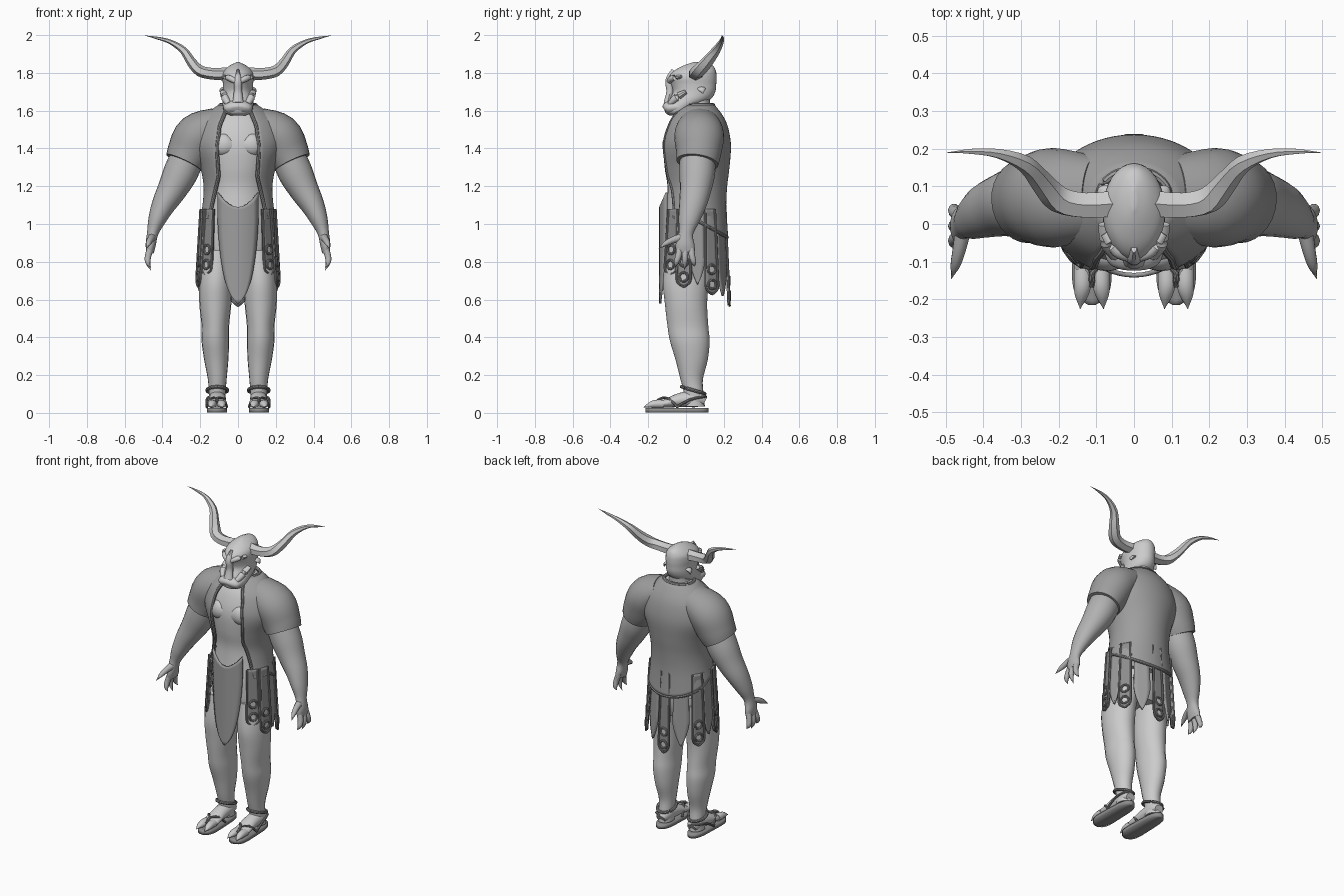
import bpy, bmesh, math
from mathutils import Vector

if "Cube" in bpy.data.objects:
    bpy.data.objects.remove(bpy.data.objects["Cube"])


def material(name, value):
    mat = bpy.data.materials.new(name)
    mat.use_nodes = True
    colour = (value, value, value, 1)
    mat.diffuse_color = colour
    mat.node_tree.nodes["Principled BSDF"].inputs["Base Color"].default_value = colour
    return mat


SKIN = material("light grey skin", 0.6)
ARM = material("medium grey arm skin", 0.45)
CLOTH = material("dark grey cloth", 0.34)
LEATHER = material("darker grey leather", 0.27)


def finish(name, bm, mat, mirror=False, thickness=0, angle=40):
    bmesh.ops.recalc_face_normals(bm, faces=bm.faces)
    mesh = bpy.data.meshes.new(name)
    bm.to_mesh(mesh)
    bm.free()
    mesh.materials.append(mat)
    obj = bpy.data.objects.new(name, mesh)
    bpy.context.collection.objects.link(obj)
    bpy.ops.object.select_all(action="DESELECT")
    obj.select_set(True)
    bpy.context.view_layer.objects.active = obj
    bpy.ops.object.shade_smooth_by_angle(angle=math.radians(angle))
    if thickness:
        solid = obj.modifiers.new("thickness", "SOLIDIFY")
        solid.thickness = thickness
        solid.offset = 0
    if mirror:
        obj.modifiers.new("mirror", "MIRROR")
    return obj


def spline(rows, steps):
    """Smooth curve through the rows."""
    out = []
    for i in range(len(rows) - 1):
        a, b, c, d = (rows[max(0, min(len(rows) - 1, i + k))] for k in (-1, 0, 1, 2))
        for s in range(steps):
            t = s / steps
            out.append([q + t * ((r - p) / 2 + t * (p - 2.5 * q + 2 * r - w / 2 + t * (1.5 * (q - r) + (w - p) / 2)))
                        for p, q, r, w in zip(a, b, c, d)])
    return out + [list(rows[-1])]


def lookup(rows, z):
    """Values of rows sorted by falling first entry."""
    for a, b in zip(rows, rows[1:]):
        if z >= b[0]:
            t = min(1, (a[0] - z) / (a[0] - b[0]))
            return [p + (q - p) * t for p, q in zip(a[1:], b[1:])]
    return rows[-1][1:]


def tube(name, rows, mat, sides=20, steps=4, flat=False, mirror=False, angle=40):
    """Loft of ellipses: x, y, z, two radii in each row."""
    bm = bmesh.new()
    rows = spline(rows, steps)
    points = [Vector(r[:3]) for r in rows]
    rings = []
    for i, r in enumerate(rows):
        t = (points[min(i + 1, len(rows) - 1)] - points[max(i - 1, 0)]).normalized()
        ref = Vector((1, 0, 0)) if abs(t.y) > 0.8 else Vector((0, 1, 0))
        side = Vector((1, 0, 0)) if flat else ref.cross(t).normalized()
        other = Vector((0, 1, 0)) if flat else t.cross(side)
        rings.append([bm.verts.new(points[i] + side * max(r[3], 0.001) * math.cos(k * math.tau / sides)
                                   + other * max(r[4], 0.001) * math.sin(k * math.tau / sides)) for k in range(sides)])
    for a, b in zip(rings, rings[1:]):
        for k in range(sides):
            bm.faces.new((a[k - 1], a[k], b[k], b[k - 1]))
    bm.faces.new(rings[0])
    bm.faces.new(rings[-1])
    return finish(name, bm, mat, mirror, angle=angle)


def cord(name, points, radius, mat, mirror=False):
    return tube(name, [(*p, radius, radius) for p in points], mat, sides=8, steps=2, mirror=mirror)


def sheet(name, place, nu, nv, mat, thickness=0.012, mirror=False):
    bm = bmesh.new()
    grid = [[bm.verts.new(place(i / nu, j / nv)) for i in range(nu + 1)] for j in range(nv + 1)]
    for a, b in zip(grid, grid[1:]):
        for i in range(nu):
            bm.faces.new((a[i], a[i + 1], b[i + 1], b[i]))
    return finish(name, bm, mat, mirror, thickness)


def body(name, levels, mat, shrink=0):
    return tube(name, [(0, (f + b) / 2, z, w - shrink, (b - f) / 2 - shrink) for z, w, f, b in levels],
                mat, sides=32, flat=True)


# Torso: height, half width, front, back
TORSO = [(1.63, .09, 0, .14), (1.58, .16, -.06, .18), (1.52, .21, -.1, .21), (1.42, .23, -.13, .228),
         (1.3, .19, -.125, .22), (1.2, .172, -.11, .208), (1.1, .178, -.115, .203), (1, .195, -.125, .208),
         (.92, .205, -.125, .215)]
body("torso", TORSO, SKIN, 0.012)
body("hips", [(1, .18, -.11, .17), (.85, .18, -.11, .16), (.76, .13, -.08, .13)], SKIN)
for s, side in ((1, "left"), (-1, "right")):
    tube(side + "_chest_muscle", [(s * .03, -.085, 1.41, .04, .03), (s * .08, -.085, 1.42, .06, .04),
                                  (s * .13, -.055, 1.43, .04, .03)], SKIN)

# Open vest with trimmed edges
DENSE = spline(TORSO, 5)
OPENING = [(1.63, .05), (1.52, .095), (1.4, .11), (1.25, .1), (1.1, .135), (1, .155)]


def vest_point(u, v):
    front_z = 1.63 - v * .6
    start = math.asin(min(.95, lookup(OPENING, front_z)[0] / lookup(DENSE, front_z)[0]))
    a = start + (math.tau - 2 * start) * u
    z = 1.63 - v * (.6 + .1 * max(0, -math.cos(a)))
    w, f, b = lookup(DENSE, z)
    return ((w + .004) * math.sin(a), (f + b) / 2 - ((b - f) / 2 + .004) * math.cos(a), z)


sheet("vest", vest_point, 48, 32, CLOTH)
cord("vest_edge", [vest_point(0, v / 16) for v in range(17)], .01, LEATHER, mirror=True)
cord("vest_hem", [vest_point(u / 32, 1) for u in range(33)], .009, CLOTH)
cord("collar", [vest_point(u / 16, 0) for u in range(17)], .01, CLOTH)
tube("sleeve", [(.1, .07, 1.53, .09, .11), (.21, .07, 1.47, .12, .132), (.26, .067, 1.38, .115, .12),
                (.287, .06, 1.325, .102, .112)], CLOTH, sides=28, mirror=True)

# Arms and clawed hands
tube("arm", [(.24, .06, 1.42, .085, .09), (.3, .06, 1.28, .092, .095), (.35, .05, 1.18, .078, .083),
             (.395, .035, 1.1, .063, .072), (.43, .015, 1.02, .046, .056), (.452, 0, .95, .03, .038),
             (.462, -.005, .89, .027, .05), (.465, 0, .85, .02, .048)], ARM, mirror=True)
for finger, y, tip in (("first", -.04, .77), ("middle", -.005, .755), ("last", .032, .775)):
    tube(finger + "_finger", [(.46, y * .8, .88, .018, .018), (.476, y, .83, .017, .017),
                              (.477, y * 1.3, .795, .013, .013), (.462, y * 1.4, tip, 0, 0)],
         ARM, sides=10, mirror=True)
tube("thumb", [(.455, -.02, .93, .022, .022), (.465, -.07, .915, .018, .018),
               (.475, -.11, .895, .013, .013), (.485, -.145, .87, 0, 0)], ARM, sides=10, mirror=True)

# Legs
tube("leg", [(.105, .02, .86, .085, .12), (.117, 0, .7, .088, .122), (.12, 0, .58, .085, .112),
             (.12, .01, .46, .073, .108), (.12, .02, .38, .073, .105), (.115, .03, .28, .064, .085),
             (.11, .03, .18, .05, .06), (.11, .04, .11, .045, .052), (.11, .045, .035, .045, .055)],
     SKIN, flat=True, mirror=True)

# Sandalled feet with two clawed toes
tube("foot", [(.11, .1, .06, .025, .03), (.11, .06, .075, .045, .045), (.11, -.03, .068, .038, .046),
              (.11, -.11, .05, .022, .05), (.11, -.15, .045, .015, .042)], SKIN, mirror=True)
for toe, d in (("inner", -1), ("outer", 1)):
    x = .112 + d * .025
    tube(toe + "_toe", [(x, -.12, .047, .022, .024), (x, -.16, .047, .022, .024), (x + d * .003, -.19, .042, .015, .018),
                        (x + d * .006, -.225, .03, 0, 0)], SKIN, sides=10, mirror=True)
    cord(toe + "_sandal_thong", [(.112, -.165, .055), (.112, -.13, .078), (.112 + d * .035, -.09, .075),
                                 (.112 + d * .053, -.045, .03)], .007, LEATHER, mirror=True)


def sole_point(u, v):
    end = 1 - abs(2 * v - 1) ** 5
    return (.112 + (2 * u - 1) * (.056 - .012 * v) * math.sqrt(end + .03), -.215 + .335 * v, .014)


sheet("sandal_sole", sole_point, 2, 24, LEATHER, .026, mirror=True)
cord("ankle_strap", [(.11 + .054 * math.sin(a * math.tau / 16), .038 - .062 * math.cos(a * math.tau / 16),
                      .12 - .018 * math.cos(math.pi + a * math.tau / 16)) for a in range(17)],
     .009, LEATHER, mirror=True)
cord("heel_strap", [(.165, -.05, .03), (.165, .02, .07), (.15, .09, .085), (.11, .105, .085)], .007, LEATHER, mirror=True)

# Front loincloth
WIDTHS = spline([(1.14, .105), (1, .105), (.85, .093), (.72, .072), (.63, .042), (.58, .004)], 4)


def loincloth_point(u, v):
    z = 1.14 - .56 * v
    x = (2 * u - 1) * lookup(WIDTHS, z)[0]
    return (x, -.136 + 3 * x * x, z + (1 - v) ** 4 * (7 * x * x - .05))


sheet("front_loincloth", loincloth_point, 8, 24, CLOTH)


# Kilt strips hanging round the hips
def strip(name, degrees, bottom, width, pointed, mirror):
    a = math.radians(degrees)
    out, across = Vector((math.sin(a), -math.cos(a), 0)), Vector((math.cos(a), math.sin(a), 0))

    def place(u, v, lift=0):
        z = 1.08 + (bottom - 1.08) * v
        end = max(0, (v - (.65 if pointed else .88)) / (.35 if pointed else .12))
        taper = 1 - .97 * end ** 1.6 if pointed else math.sqrt(1.02 - end * end)
        flare = .022 * v + lift - (.008 if pointed else 0)
        centre = Vector((.192 * math.sin(a), .04 - .163 * math.cos(a), z))
        return centre + out * flare + across * (2 * u - 1) * width * taper * (.75 + .25 * v)

    sheet(name, place, 4, 24, CLOTH if pointed else LEATHER, .012, mirror)
    if pointed:
        return
    cord(name + "_border", [place(0, v / 24, .006) for v in range(25)]
         + [place(1, 1 - v / 24, .006) for v in range(25)], .006, LEATHER, mirror)
    for label, rise in (("lower", .05), ("upper", .13)):
        mid = place(.5, (bottom + rise - 1.08) / (bottom - 1.08), .009)
        ring = [mid + (across * math.cos(k * math.tau / 16) + Vector((0, 0, math.sin(k * math.tau / 16)))) * .023
                for k in range(17)]
        cord(name + "_" + label + "_ring", ring, .007, LEATHER, mirror)
        stud = [mid + out * d for d in (-.006, -.001)]
        tube(name + "_" + label + "_stud", [(*p, .018, .018) for p in stud], SKIN, sides=12, steps=1, mirror=mirror)


strip("front_strip", 50, .735, .042, False, True)
strip("side_strip", 74, .67, .04, False, True)
strip("side_cloth", 97, .68, .045, True, True)
strip("rear_side_strip", 121, .63, .04, False, True)
strip("rear_cloth", 151, .62, .055, True, True)
strip("rear_strip", 180, .57, .038, False, False)

# Head
tube("neck", [(0, .06, 1.56, .085, .075), (0, .06, 1.63, .066, .065), (0, .065, 1.7, .066, .07)],
     SKIN, flat=True)
body("head", [(1.575, .04, -.09, -.03), (1.59, .07, -.11, .01), (1.62, .08, -.112, .06), (1.66, .083, -.09, .13),
              (1.7, .08, -.07, .155), (1.74, .08, -.08, .16), (1.775, .083, -.093, .162), (1.81, .075, -.065, .158),
              (1.84, .042, -.01, .14), (1.857, .005, .04, .09)], SKIN)
tube("muzzle", [(0, -.02, 1.62, .04, .08), (0, -.075, 1.617, .04, .078), (0, -.105, 1.61, .032, .066),
                (0, -.115, 1.605, .016, .04)], SKIN)
tube("nose_ridge", [(0, -.06, 1.81, .008, .02), (0, -.09, 1.76, .02, .02), (0, -.085, 1.7, .022, .02),
                    (0, -.1, 1.64, .03, .02)], SKIN, sides=10)
tube("brow", [(.012, -.088, 1.755, .014, .014), (.045, -.07, 1.772, .016, .018), (.078, -.025, 1.78, .008, .012)],
     SKIN, sides=10, mirror=True)
tube("cheek", [(.05, -.085, 1.635, .015, .015), (.07, -.05, 1.67, .02, .02), (.076, 0, 1.7, .012, .02)],
     SKIN, sides=10, mirror=True)
tube("ear", [(.07, .08, 1.72, .008, .022), (.088, .085, 1.71, .01, .018), (.094, .09, 1.69, 0, 0)],
     SKIN, sides=8, mirror=True)

# Faceted curling horns
tube("horn", [(.04, .055, 1.795, .036, .04), (.13, .05, 1.795, .031, .038), (.2, .065, 1.81, .03, .038),
              (.245, .11, 1.855, .026, .033), (.29, .16, 1.92, .02, .024), (.36, .187, 1.965, .012, .014),
              (.43, .193, 1.985, .007, .008), (.495, .19, 1.998, 0, 0)], SKIN, sides=6, steps=3, mirror=True, angle=30)
